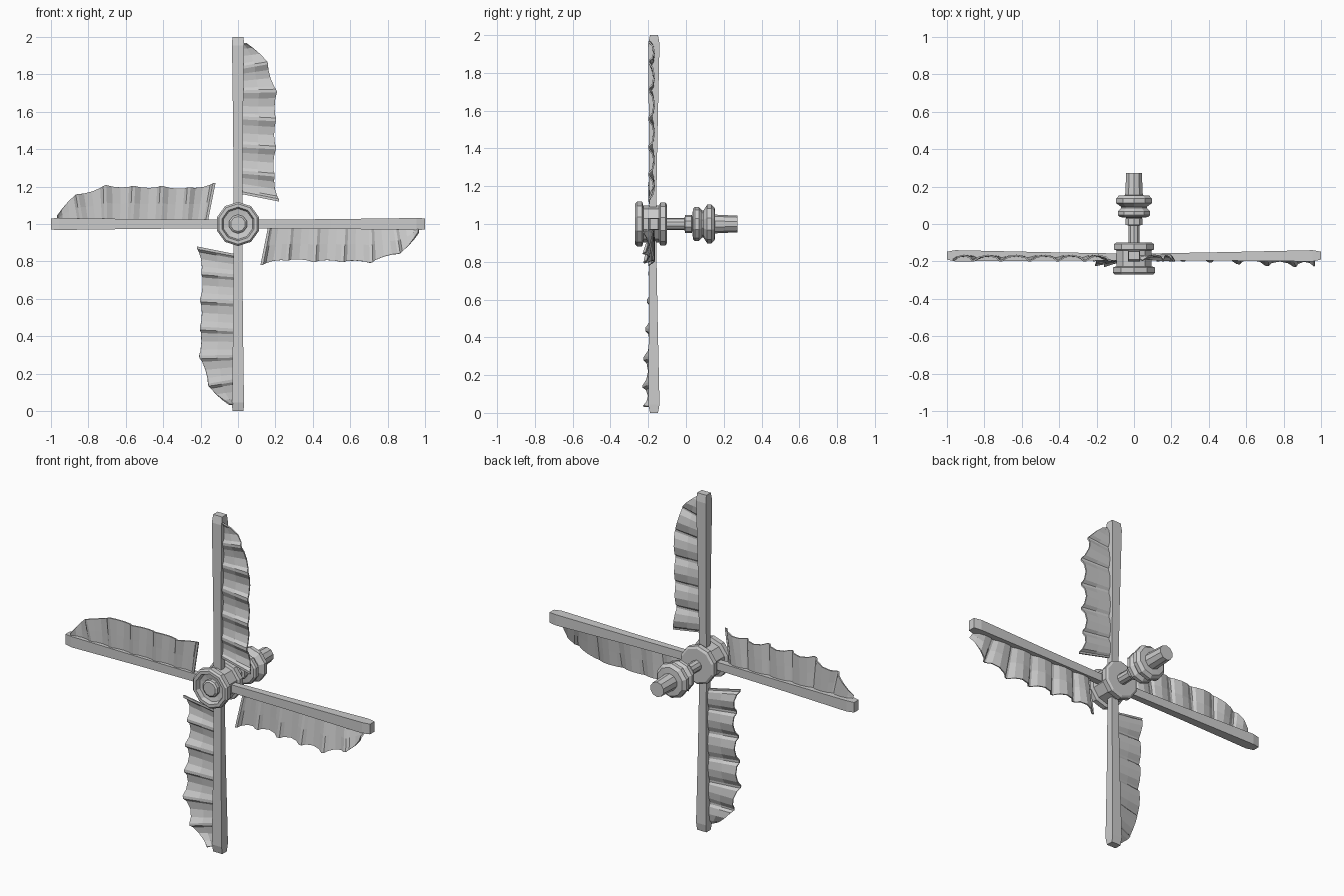
import bpy, bmesh, math
from mathutils import Matrix, Vector

if "Cube" in bpy.data.objects:
    bpy.data.objects.remove(bpy.data.objects["Cube"])


def finish(bm, name):
    bmesh.ops.recalc_face_normals(bm, faces=bm.faces)
    me = bpy.data.meshes.new(name)
    bm.to_mesh(me)
    bm.free()
    ob = bpy.data.objects.new(name, me)
    bpy.context.collection.objects.link(ob)
    return ob


def lathe(name, profile, sides=10):
    """Turn (radius, y) points around the y axis at height z = 1."""
    bm = bmesh.new()
    rings = []
    for r, y in profile:
        ring = []
        for i in range(sides):
            a = 2 * math.pi * (i + 0.5) / sides
            ring.append(bm.verts.new((r * math.cos(a), y, 1 + r * math.sin(a))))
        rings.append(ring)
    for a, b in zip(rings, rings[1:]):
        for i in range(sides):
            j = (i + 1) % sides
            bm.faces.new((a[i], a[j], b[j], b[i]))
    bm.faces.new(rings[0])
    bm.faces.new(rings[-1])
    return finish(bm, name)


# Hub with two flanges and a recessed front
lathe("hub", [(0.055, -0.24), (0.082, -0.245), (0.09, -0.27), (0.108, -0.27), (0.118, -0.26),
              (0.118, -0.232), (0.098, -0.226), (0.098, -0.142), (0.113, -0.136),
              (0.113, -0.108), (0.1, -0.1), (0.03, -0.1)])

# Axle, thicker at both ends
lathe("axle", [(0.04, -0.268), (0.05, -0.26), (0.05, -0.2), (0.032, -0.19), (0.032, 0.14),
               (0.05, 0.145), (0.044, 0.272)])

# Collar and grooved pulley on the rear of the axle
lathe("collar", [(0.03, -0.008), (0.048, -0.005), (0.048, 0.03), (0.03, 0.035)])
lathe("pulley", [(0.03, 0.032), (0.08, 0.037), (0.091, 0.047), (0.091, 0.068), (0.072, 0.085),
                 (0.072, 0.092), (0.102, 0.112), (0.102, 0.135), (0.085, 0.152), (0.03, 0.155)])


def spar_mesh(name):
    # stations: distance from hub, half width, front y, back y
    stations = [(0.06, 0.023, -0.194, -0.158), (0.5, 0.026, -0.196, -0.15),
                (0.955, 0.032, -0.2, -0.14), (1.0, 0.03, -0.19, -0.148)]
    bm = bmesh.new()
    rings = []
    for r, w, f, b in stations:
        rings.append([bm.verts.new(c) for c in ((-w, f, r), (w, f, r), (w, b, r), (-w, b, r))])
    for a, b in zip(rings, rings[1:]):
        for i in range(4):
            j = (i + 1) % 4
            bm.faces.new((a[i], a[j], b[j], b[i]))
    bm.faces.new(rings[0])
    bm.faces.new(rings[-1])
    return finish(bm, name)


# Sail ribs: distance along the spar, distance at the free edge, free edge width
RIBS = [(0.16, 0.12, 0.22), (0.27, 0.255, 0.195), (0.41, 0.4, 0.203), (0.56, 0.55, 0.203),
        (0.7, 0.705, 0.208), (0.83, 0.855, 0.16), (0.965, 0.965, 0.045)]


def sail_mesh(name, push):
    # pleated cloth: narrow flat rib, then a panel bulging backwards
    stations = []
    for k, (a, b) in enumerate(zip(RIBS, RIBS[1:])):
        for t, bulge in ((0.0, 0.0), (0.1, 0.0), (0.2, 0.6), (0.5, 1.0), (0.8, 0.7)):
            p = [u + (v - u) * t for u, v in zip(a, b)]
            if k == 5:
                p[2] += 0.1 * t * (1 - t)
            stations.append((*p, bulge))
    stations.append((*RIBS[-1], 0.0))
    bm = bmesh.new()
    rows = []
    for r0, r1, w, bulge in stations:
        row = []
        forward = push * max(0.0, (r1 - 0.3) / 0.5) if r1 < 0.8 else push
        for s in (0.0, 0.5, 1.0):
            x = 0.02 + (w - 0.02 - 0.01 * bulge) * s
            y = -0.182 - 0.014 * s - forward * s + bulge * (0.012 + 0.016 * s)
            row.append(bm.verts.new((x, y, r0 + (r1 - r0) * s)))
        rows.append(row)
    for a, b in zip(rows, rows[1:]):
        for i in range(2):
            bm.faces.new((a[i], a[i + 1], b[i + 1], b[i]))
    ob = finish(bm, name)
    mod = ob.modifiers.new("thickness", "SOLIDIFY")
    mod.thickness = 0.008
    mod.offset = 0
    return ob


# Four arms, turned in quarter steps; the right and lower sails billow forward
for n, (side, push) in enumerate((("top", 0.0), ("right", 0.03), ("bottom", 0.03), ("left", 0.0))):
    turn = Matrix.Translation((0, 0, 1)) @ Matrix.Rotation(n * math.pi / 2, 4, "Y")
    for ob in (spar_mesh("spar_" + side), sail_mesh("sail_" + side, push)):
        ob.data.transform(turn)
